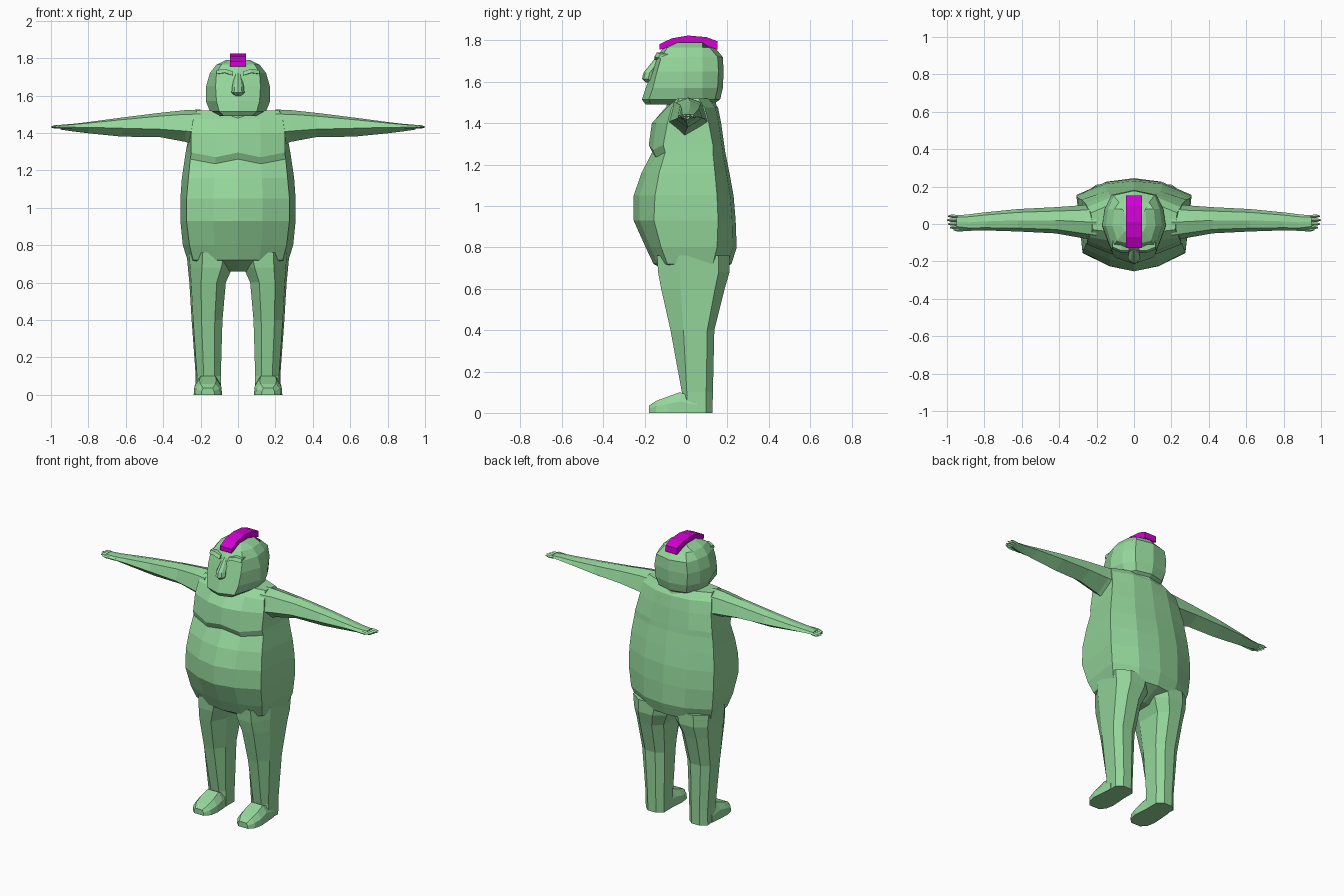
import bpy, bmesh


def material(name, rgb):
    m = bpy.data.materials.new(name)
    m.diffuse_color = (*rgb, 1)
    return m


SKIN = material("skin", (0.30, 0.68, 0.33))
HAIR = material("hair", (0.66, 0.0, 0.66))


def loft(name, rings, mat=SKIN, mirror=False):
    """Skin a list of equal-length point rings and cap both ends."""
    bm = bmesh.new()
    vs = [[bm.verts.new(p) for p in r] for r in rings]
    n = len(vs[0])
    for a, b in zip(vs, vs[1:]):
        for i in range(n):
            j = (i + 1) % n
            bm.faces.new((a[i], a[j], b[j], b[i]))
    bm.faces.new(vs[0])
    bm.faces.new(vs[-1])
    bmesh.ops.recalc_face_normals(bm, faces=bm.faces)
    me = bpy.data.meshes.new(name)
    bm.to_mesh(me)
    bm.free()
    me.materials.append(mat)
    ob = bpy.data.objects.new(name, me)
    bpy.context.collection.objects.link(ob)
    if mirror:
        ob.modifiers.new("Mirror", 'MIRROR').use_mirror_merge = False
    return ob


def symmetric(half, z):
    """Full ring from half outline; first and last points lie on x = 0."""
    full = half + [(-x, y, *r) for x, y, *r in half[-2:0:-1]]
    return [(p[0], p[1], z + (p[2] if len(p) > 2 else 0)) for p in full]


# torso: z, front corner x, front y, front corner y, back corner x, y, back y
torso = [
    (0.66, 0.08, -0.05, -0.03, 0.08, 0.06, 0.10),
    (0.72, 0.24, -0.157, -0.09, 0.27, 0.13, 0.22),
    (0.80, 0.26, -0.195, -0.12, 0.295, 0.15, 0.245),
    (0.93, 0.275, -0.253, -0.155, 0.308, 0.155, 0.24),
    (1.05, 0.275, -0.253, -0.15, 0.308, 0.15, 0.23),
    (1.16, 0.265, -0.215, -0.13, 0.30, 0.14, 0.21),
    (1.26, 0.255, -0.163, -0.10, 0.285, 0.13, 0.19),
    (1.295, 0.25, -0.18, -0.11, 0.28, 0.13, 0.185),
    (1.40, 0.25, -0.165, -0.09, 0.26, 0.11, 0.17),
    (1.475, 0.24, -0.10, -0.07, 0.25, 0.09, 0.155),
    (1.52, 0.22, -0.05, -0.03, 0.23, 0.06, 0.12),
]
rings = []
for z, fx, fy, cy, bx, by, yy in torso:
    dip = -0.025 if 1.25 < z < 1.3 else 0
    rings.append(symmetric([
        (0, fy), (fx * 0.48, fy * 0.72 + cy * 0.28, dip), (fx, cy),
        (bx, by), (bx * 0.5, yy * 0.8 + by * 0.2), (0, yy)], z))
loft("torso", rings)

# neck
loft("neck", [symmetric([(0, a), (0.09, a + 0.03), (0.11, 0.02), (0.08, b - 0.02), (0, b)], z)
              for z, a, b in ((1.46, -0.1, 0.15), (1.54, -0.08, 0.14))])

# head: z, front corner x, front y, front corner y, side x, back corner x, back y
head = [
    (1.49, 0.075, -0.195, -0.17, 0.11, 0.07, 0.13),
    (1.515, 0.10, -0.213, -0.18, 0.15, 0.10, 0.165),
    (1.57, 0.115, -0.195, -0.16, 0.172, 0.115, 0.178),
    (1.65, 0.12, -0.165, -0.14, 0.17, 0.12, 0.182),
    (1.72, 0.115, -0.14, -0.12, 0.15, 0.11, 0.178),
    (1.765, 0.09, -0.11, -0.09, 0.115, 0.08, 0.14),
    (1.79, 0.05, -0.05, -0.04, 0.065, 0.045, 0.07),
]
loft("head", [symmetric([(0, fy), (fx, cy), (sx, -0.01), (sx * 0.92, 0.08),
                         (bx, yy - 0.025), (0, yy)], z)
              for z, fx, fy, cy, sx, bx, yy in head])

# nose
loft("nose", [symmetric([(0, f), (w * 0.6, f + 0.008), (w, f + 0.03), (0, -0.10)], z)
              for z, w, f in ((1.598, 0.018, -0.195), (1.615, 0.034, -0.213),
                              (1.645, 0.032, -0.205), (1.72, 0.017, -0.145))])

# brows
loft("brow", [[(x, y, z), (x, y + 0.05, z - 0.004), (x, y + 0.05, z + 0.02), (x, y + 0.012, z + 0.02)]
              for x, y, z in ((0.028, -0.153, 1.708), (0.07, -0.153, 1.722), (0.115, -0.135, 1.715))],
     mirror=True)

# mohawk strip
crest = [(-0.128, 1.755, 1.782), (-0.07, 1.77, 1.81), (0.01, 1.785, 1.824),
         (0.10, 1.775, 1.816), (0.153, 1.755, 1.796)]
loft("mohawk", [[(-0.042, y, a), (0.042, y, a), (0.042, y, b), (-0.042, y, b)]
                for y, a, b in crest], HAIR)

# arms: x, front y, back y, top z, mid z, bottom z
arm = [
    (0.20, -0.09, 0.11, 1.525, 1.40, 1.32),
    (0.28, -0.075, 0.10, 1.522, 1.41, 1.352),
    (0.42, -0.05, 0.09, 1.507, 1.42, 1.378),
    (0.62, -0.04, 0.08, 1.482, 1.425, 1.380),
    (0.80, -0.034, 0.062, 1.458, 1.43, 1.398),
    (0.88, -0.034, 0.052, 1.449, 1.43, 1.408),
    (0.95, -0.024, 0.046, 1.443, 1.432, 1.418),
]
loft("arm", [[(x, f, m), (x, f * 0.6 + b * 0.4, lo), (x, b, m),
              (x, b * 0.85 + f * 0.15, t * 0.8 + m * 0.2), (x, (f + b) / 2, t),
              (x, f * 0.85 + b * 0.15, t * 0.8 + m * 0.2)]
             for x, f, b, t, m, lo in arm], mirror=True)

# fingers and thumb: root x, root y, tip x, tip y
for i, (x0, y0, x1, y1) in enumerate([(0.94, 0.039, 0.995, 0.042), (0.94, 0.020, 1.0, 0.021),
                                      (0.94, 0.001, 0.995, 0.0), (0.94, -0.015, 0.985, -0.019),
                                      (0.87, -0.028, 0.965, -0.031)]):
    loft("thumb" if i == 4 else "finger",
         [[(x, y - r, 1.432), (x, y, 1.432 - r), (x, y + r, 1.432), (x, y, 1.432 + r)]
          for x, y, r in ((x0, y0, 0.009), (x1 - 0.02, y1, 0.009), (x1, y1, 0.003))],
         mirror=True)

# legs: z, inner x, outer x, front y, back y
leg = [
    (0.76, 0.005, 0.275, -0.14, 0.21),
    (0.68, 0.03, 0.268, -0.135, 0.21),
    (0.60, 0.065, 0.26, -0.12, 0.187),
    (0.40, 0.083, 0.248, -0.075, 0.137),
    (0.10, 0.092, 0.226, -0.02, 0.130),
    (0.0, 0.092, 0.226, -0.02, 0.128),
]
rings = []
for z, a, b, f, k in leg:
    w, s = b - a, 0.01 + f * 0.3
    rings.append([(a + u * w, y, z) for u, y in
                  ((0, s), (0.25, f), (0.68, f), (0.95, s), (1, k * 0.75),
                   (0.72, k), (0.28, k), (0, k * 0.75))])
loft("leg", rings, mirror=True)

# feet: y, half width, top half width, height
foot = [(0.05, 0.066, 0.06, 0.07), (-0.03, 0.072, 0.04, 0.10), (-0.09, 0.076, 0.045, 0.078),
        (-0.145, 0.066, 0.04, 0.058), (-0.178, 0.035, 0.025, 0.035)]
loft("foot", [[(0.161 - w, y, 0), (0.161 + w, y, 0), (0.161 + w * 0.95, y, h * 0.55),
               (0.161 + t, y, h), (0.161 - t, y, h), (0.161 - w * 0.95, y, h * 0.55)]
              for y, w, t, h in foot], mirror=True)
